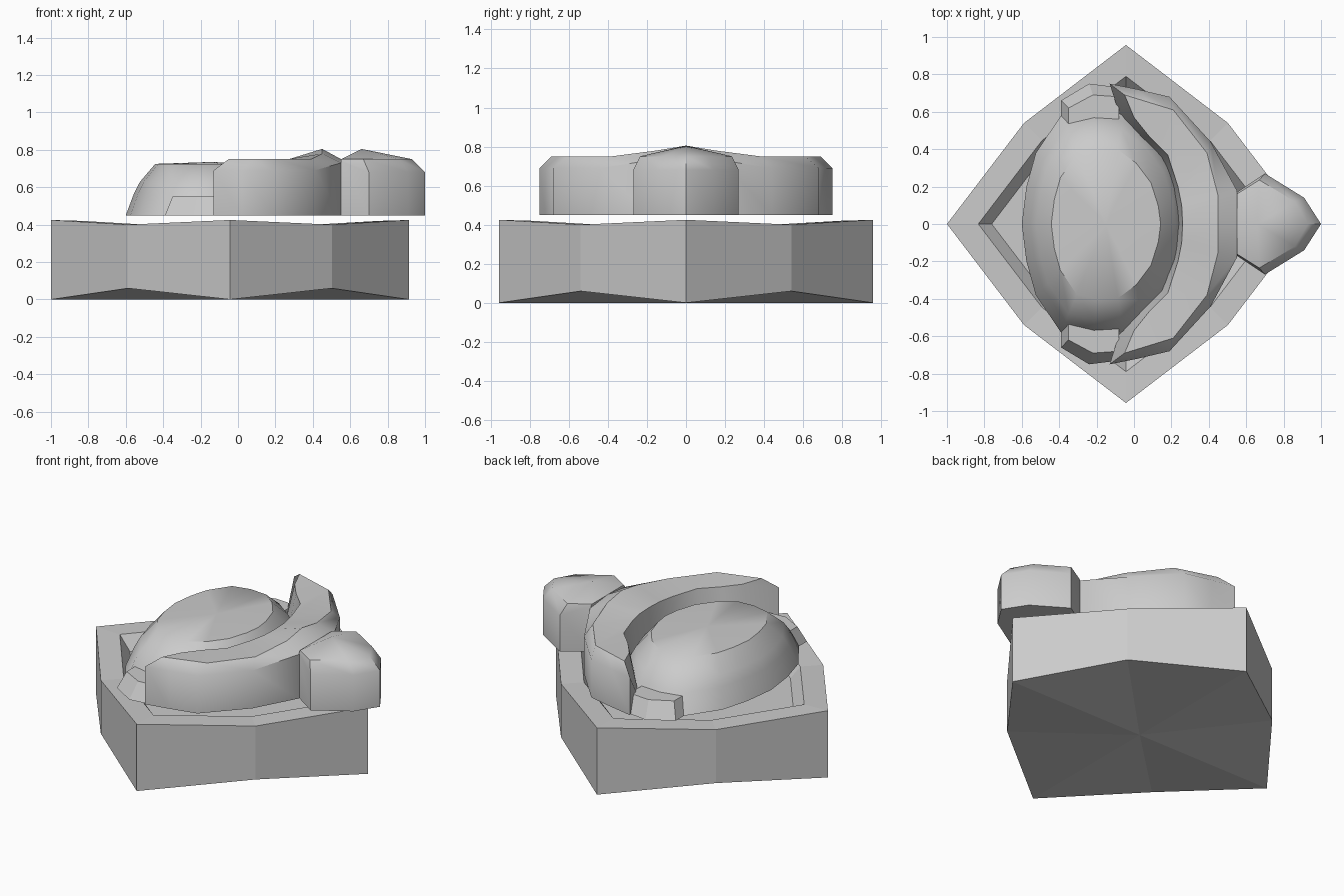
import bpy, bmesh

if "Cube" in bpy.data.objects:
    bpy.data.objects.remove(bpy.data.objects["Cube"])


def finish(name, bm, smooth=None):
    bmesh.ops.recalc_face_normals(bm, faces=bm.faces)
    mesh = bpy.data.meshes.new(name)
    bm.to_mesh(mesh)
    bm.free()
    ob = bpy.data.objects.new(name, mesh)
    bpy.context.collection.objects.link(ob)
    if smooth:
        bpy.ops.object.select_all(action='DESELECT')
        ob.select_set(True)
        bpy.context.view_layer.objects.active = ob
        bpy.ops.object.shade_smooth_by_angle(angle=smooth)
    return ob


def mirror(half):
    """Close a half outline (y >= 0) by mirroring it across y = 0."""
    return half + [(p[0], -p[1], *p[2:]) for p in reversed(half) if p[1] > 0]


def loft(name, rings, start=None, end=None, smooth=None, closed=True):
    """Skin closed rings; start/end are fan centres, None means an n-gon cap."""
    bm = bmesh.new()
    loops = [[bm.verts.new(p) for p in r] for r in rings]
    n = len(loops[0])
    for a, b in zip(loops, loops[1:]):
        for i in range(n):
            j = (i + 1) % n
            bm.faces.new((a[i], a[j], b[j], b[i]))
    for ring, centre in ((loops[0], start), (loops[-1], end)):
        if centre:
            c = bm.verts.new(centre)
            for i in range(n):
                bm.faces.new((ring[i], ring[(i + 1) % n], c))
        else:
            bm.faces.new(ring)
    return finish(name, bm, smooth)


# Diamond tray: sagging straight sides and a shallow recess
CX = -0.043


def diamond(k, corner_z, mid_z):
    pts = [(-0.957, 0), (-0.545, 0.54), (0, 0.957), (0.545, 0.54),
           (0.957, 0), (0.545, -0.54), (0, -0.957), (-0.545, -0.54)]
    return [(CX + x * k, y * k, mid_z if i % 2 else corner_z)
            for i, (x, y) in enumerate(pts)]


loft("tray", [diamond(1, 0, 0.06), diamond(1, 0.425, 0.40),
              diamond(0.825, 0.42, 0.40), diamond(0.75, 0.33, 0.33)],
     start=(CX, 0, 0), end=(CX, 0, 0.33))

# Flattened oval dome
half = [(-0.60, 0), (-0.575, 0.2), (-0.525, 0.38), (-0.39, 0.58), (-0.22, 0.62),
        (-0.05, 0.61), (0.1, 0.5), (0.22, 0.34), (0.28, 0.15), (0.30, 0)]


def dome_ring(k, z):
    return mirror([(-0.15 + (x + 0.15) * k, y * k, z) for x, y in half])


loft("dome", [dome_ring(1, 0.45), dome_ring(0.9, 0.57), dome_ring(0.83, 0.63),
              dome_ring(0.65, 0.725)], start=(-0.15, 0, 0.45),
     end=(-0.15, 0, 0.735), smooth=0.7)

# Crescent band wrapped around one side of the dome:
# outer xy, outer shoulder z, crest xyz, inner xy, inner foot xy
stations = [
    ((-0.13, 0.75), 0.69, (-0.05, 0.69, 0.75), (0.00, 0.57), (-0.07, 0.56)),
    ((0.02, 0.72), 0.69, (0.08, 0.65, 0.75), (0.08, 0.47), (0.02, 0.45)),
    ((0.19, 0.68), 0.69, (0.21, 0.61, 0.75), (0.18, 0.37), (0.13, 0.35)),
    ((0.41, 0.44), 0.69, (0.39, 0.38, 0.75), (0.235, 0.2), (0.20, 0.19)),
    ((0.55, 0.18), 0.73, (0.45, 0.15, 0.78), (0.255, 0.1), (0.21, 0.09)),
    ((0.57, 0), 0.74, (0.45, 0, 0.805), (0.26, 0), (0.22, 0))]
sections = []
for o, z, crest, inner, foot in stations:
    sections.append([(*o, 0.45), (*o, z), crest, (*inner, 0.745), (*foot, 0.45)])
sections += [[(x, -y, z) for x, y, z in s] for s in reversed(sections[:-1])]
loft("crescent_band", sections, smooth=0.7)

# Pointed knob at the end of the band
outer = mirror([(0.55, 0.17), (0.70, 0.27), (0.91, 0.14), (1.0, 0)])
shoulder = mirror([(0.55, 0.16, 0.75), (0.67, 0.235, 0.75),
                   (0.86, 0.12, 0.75), (0.93, 0, 0.75)])
loft("knob", [[(x, y, 0.45) for x, y in outer],
              [(x, y, 0.74 if x < 0.6 else 0.68) for x, y in outer], shoulder],
     end=(0.66, 0, 0.805), smooth=0.7)

# Small side lobes tucked under the band tips
low = [(-0.39, 0.55), (-0.39, 0.66), (-0.24, 0.75), (-0.08, 0.73), (-0.08, 0.52)]
top = [(-0.35, 0.53), (-0.35, 0.62), (-0.22, 0.69), (-0.08, 0.68), (-0.08, 0.52)]
for s, side in ((1, "back"), (-1, "front")):
    loft("side_lobe_" + side, [[(x, y * s, 0.45) for x, y in low],
                               [(x, y * s, 0.55) for x, y in top]])
